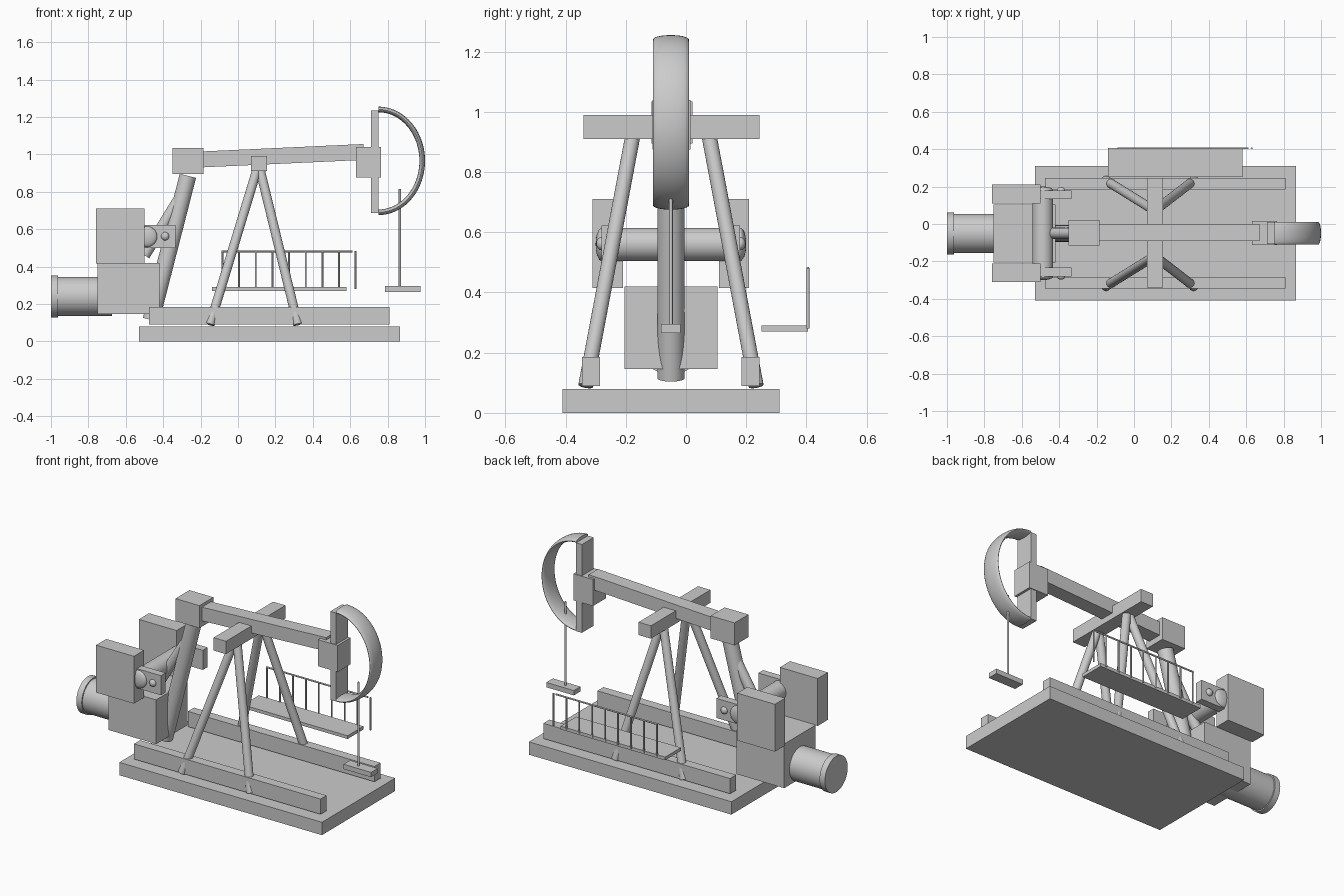
import bpy, bmesh, math
from mathutils import Vector

cube = bpy.data.objects.get("Cube")
if cube:
    bpy.data.objects.remove(cube, do_unlink=True)

grey = bpy.data.materials.new("machine_grey")
grey.use_nodes = True
grey.diffuse_color = (0.6, 0.6, 0.6, 1)
grey.node_tree.nodes["Principled BSDF"].inputs["Base Color"].default_value = (0.6, 0.6, 0.6, 1)

MID = -0.05  # y of the machine's centre plane


def finish(name, bm, smooth=False):
    bmesh.ops.recalc_face_normals(bm, faces=bm.faces)
    mesh = bpy.data.meshes.new(name)
    bm.to_mesh(mesh)
    bm.free()
    mesh.materials.append(grey)
    ob = bpy.data.objects.new(name, mesh)
    bpy.context.collection.objects.link(ob)
    if smooth:
        bpy.ops.object.select_all(action='DESELECT')
        ob.select_set(True)
        bpy.context.view_layer.objects.active = ob
        bpy.ops.object.shade_smooth_by_angle(angle=math.radians(40))
    return ob


def box(name, x, y, z):
    """Box from (min, max) ranges."""
    bm = bmesh.new()
    bmesh.ops.create_cube(bm, size=1)
    for v in bm.verts:
        v.co = [r[0] + (c + 0.5) * (r[1] - r[0]) for c, r in zip(v.co, (x, y, z))]
    return finish(name, bm)


def rod(name, a, b, radius, sides=32):
    """Cylinder between two points."""
    a, b = Vector(a), Vector(b)
    bm = bmesh.new()
    bmesh.ops.create_cone(bm, cap_ends=True, segments=sides, radius1=radius,
                          radius2=radius, depth=(b - a).length)
    turn = (b - a).to_track_quat('Z', 'Y')
    for v in bm.verts:
        v.co = turn @ v.co + (a + b) / 2
    return finish(name, bm, True)


def dome(name, centre, size):
    bm = bmesh.new()
    bmesh.ops.create_uvsphere(bm, u_segments=24, v_segments=12, radius=1)
    for v in bm.verts:
        v.co = [c + p * s for c, p, s in zip(centre, v.co, size)]
    return finish(name, bm, True)


# Foundation slab and skid rails
box("base_slab", (-0.53, 0.865), (-0.41, 0.31), (0, 0.08))
for side, s in (("right", -1), ("left", 1)):
    box(side + "_skid_rail", (-0.475, 0.81), sorted((MID + s * 0.235, MID + s * 0.295)), (0.09, 0.185))
    # A-frame legs
    for end, foot, top in (("rear", -0.15, 0.105), ("front", 0.32, 0.115)):
        rod(f"{side}_{end}_leg", (foot, MID + s * 0.283, 0.09), (top, MID + s * 0.125, 0.93), 0.025)

# Saddle crossbar and tilted walking beam
box("saddle_crossbar", (0.07, 0.155), (-0.34, 0.245), (0.91, 0.99))
beam = box("walking_beam", (-0.2, 0.67), (-0.09, 0), (0.93, 1.015))
for v in beam.data.vertices:
    v.co.z += (v.co.x + 0.2) * 0.046
box("tail_block", (-0.35, -0.185), (-0.115, 0.022), (0.895, 1.035))
box("head_block", (0.63, 0.765), (-0.112, 0.015), (0.875, 1.04))
box("head_plate", (0.71, 0.75), (-0.106, 0.01), (0.685, 1.235))

# Curved horsehead: flattened tube swept round half an ellipse
bm = bmesh.new()
rings = []
STEPS, SIDES = 40, 24
for i in range(STEPS + 1):
    a = math.pi * (i / STEPS - 0.5)
    ring = []
    for j in range(SIDES):
        t = math.tau * j / SIDES
        off = 0.015 * math.cos(t)
        ring.append(bm.verts.new((0.75 + (0.235 + off) * math.cos(a),
                                  MID + 0.06 * math.sin(t),
                                  0.965 + (0.275 + off) * math.sin(a))))
    rings.append(ring)
for r, q in zip(rings, rings[1:]):
    for j in range(SIDES):
        k = (j + 1) % SIDES
        bm.faces.new((r[j], r[k], q[k], q[j]))
bm.faces.new(rings[0])
bm.faces.new(rings[-1])
finish("horsehead_arc", bm, True)

# Hanging rod and its weight
rod("polished_rod", (0.865, MID, 0.28), (0.865, MID, 0.815), 0.006, 12)
box("rod_weight", (0.785, 0.975), (-0.083, -0.018), (0.265, 0.295))

# Side walkway with handrail
box("walkway", (-0.14, 0.58), (0.25, 0.405), (0.27, 0.29))
rod("handrail", (-0.088, 0.405, 0.48), (0.612, 0.405, 0.48), 0.005, 12)
for i in range(9):
    x = -0.083 + 0.089 * i
    rod(f"rail_post_{i + 1}", (x, 0.405, 0.28), (x, 0.405, 0.482), 0.005, 12)

# Gearbox and motor
box("gearbox", (-0.75, -0.42), (-0.205, 0.105), (0.145, 0.42))
rod("motor_body", (-0.97, MID, 0.24), (-0.675, MID, 0.24), 0.104, 48)
rod("motor_flange", (-1, MID, 0.24), (-0.963, MID, 0.24), 0.112, 48)

# Crankshaft, counterweights, crank plates and pins
rod("crankshaft", (-0.487, -0.28, 0.56), (-0.487, 0.18, 0.56), 0.055)
for side, s in (("right", -1), ("left", 1)):
    dome(side + "_shaft_cap", (-0.487, MID + s * 0.23, 0.56), (0.055, 0.02, 0.055))
    box(side + "_counterweight", (-0.76, -0.5), sorted((MID + s * 0.16, MID + s * 0.26)), (0.415, 0.71))
    box(side + "_crank_plate", (-0.5, -0.335), sorted((MID + s * 0.183, MID + s * 0.23)), (0.5, 0.622))
    dome(side + "_crank_pin", (-0.39, MID + s * 0.23, 0.562), (0.022, 0.018, 0.022))

# Pitman arm and its brace
rod("pitman_arm", (-0.268, MID, 0.885), (-0.465, MID, 0.115), 0.045)
rod("pitman_brace", (-0.285, MID, 0.81), (-0.5, MID, 0.46), 0.03)
